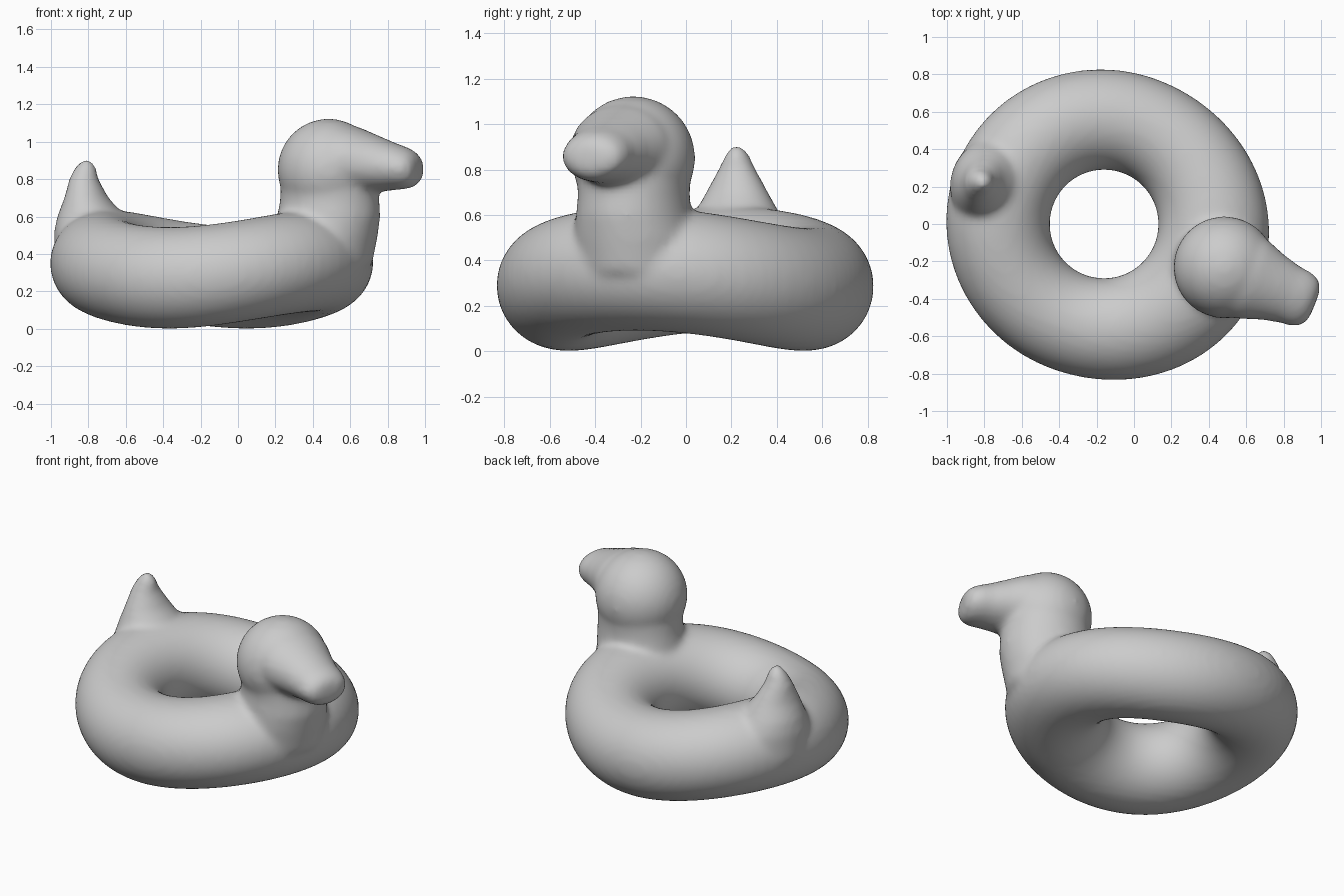
import bpy, bmesh
from math import sin, cos, pi, radians
from mathutils import Vector

if "Cube" in bpy.data.objects:
    bpy.data.objects.remove(bpy.data.objects["Cube"])

AXIS = radians(-22)                      # tail-to-head direction in plan
F = Vector((cos(AXIS), sin(AXIS), 0))    # forward
S = Vector((-sin(AXIS), cos(AXIS), 0))   # sideways
UP = Vector((0, 0, 1))
N = 40

bm = bmesh.new()


def ellipse(c, a, ra, b, rb):
    return [bm.verts.new(Vector(c) + a * ra * cos(2 * pi * i / N) + b * rb * sin(2 * pi * i / N))
            for i in range(N)]


def skin(rings, closed=False):
    pairs = list(zip(rings, rings[1:]))
    if closed:
        pairs.append((rings[-1], rings[0]))
    else:
        bm.faces.new(rings[0][::-1])
        bm.faces.new(rings[-1])
    for p, q in pairs:
        for i in range(N):
            j = (i + 1) % N
            bm.faces.new((p[i], p[j], q[j], q[i]))


# Body: ring whose front and back ends lift up
rings = []
for k in range(72):
    t = 2 * pi * k / 72
    c = cos(t)
    r = 0.267 + 0.012 * c * c + 0.022 * max(0, c) ** 2
    out = F * c + S * sin(t)
    centre = Vector((-0.16, 0, 0.272 + 0.09 * c * c)) + out * (0.29 + r)
    rings.append(ellipse(centre, out, r, UP, 0.272))
skin(rings, True)

# Neck: (x, y, z, forward radius, side radius)
skin([ellipse((x, y, z), F, a, S, b) for x, y, z, a, b in [
    (0.44, -0.21, 0.35, 0.28, 0.27), (0.465, -0.22, 0.5, 0.285, 0.27),
    (0.485, -0.23, 0.6, 0.28, 0.25), (0.49, -0.23, 0.68, 0.27, 0.243),
    (0.49, -0.23, 0.8, 0.26, 0.25)]])

# Head
res = bmesh.ops.create_uvsphere(bm, u_segments=40, v_segments=24, radius=0.273)
bmesh.ops.translate(bm, verts=res["verts"], vec=(0.484, -0.232, 0.85))

# Beak: (distance forward, z, half width, half height)
skin([ellipse(Vector((0.48, -0.235, z)) + F * s, S, w, UP, h) for s, z, w, h in [
    (0, 0.88, 0.25, 0.235), (0.17, 0.897, 0.225, 0.182), (0.28, 0.883, 0.185, 0.152),
    (0.38, 0.868, 0.16, 0.127), (0.44, 0.86, 0.155, 0.115), (0.485, 0.855, 0.14, 0.1),
    (0.513, 0.853, 0.112, 0.075), (0.525, 0.852, 0.07, 0.04)]])

# Tail: (x, y, z, forward radius, side radius)
skin([ellipse((x, y, z), F, a, S, b) for x, y, z, a, b in [
    (-0.72, 0.21, 0.35, 0.26, 0.27), (-0.765, 0.22, 0.52, 0.215, 0.24),
    (-0.785, 0.225, 0.6, 0.18, 0.195), (-0.81, 0.225, 0.7, 0.115, 0.14),
    (-0.825, 0.225, 0.8, 0.078, 0.085), (-0.815, 0.225, 0.87, 0.055, 0.05),
    (-0.81, 0.225, 0.9, 0.03, 0.028)]])

bmesh.ops.recalc_face_normals(bm, faces=bm.faces)
me = bpy.data.meshes.new("duck_float")
bm.to_mesh(me)
bm.free()
ob = bpy.data.objects.new("duck_float", me)
bpy.context.collection.objects.link(ob)

# Fuse the parts into one skin and soften the joints
rm = ob.modifiers.new("fuse", "REMESH")
rm.mode = "VOXEL"
rm.voxel_size = 0.02
rm.use_smooth_shade = True
sm = ob.modifiers.new("soften", "SMOOTH")
sm.factor = 0.5
sm.iterations = 10
